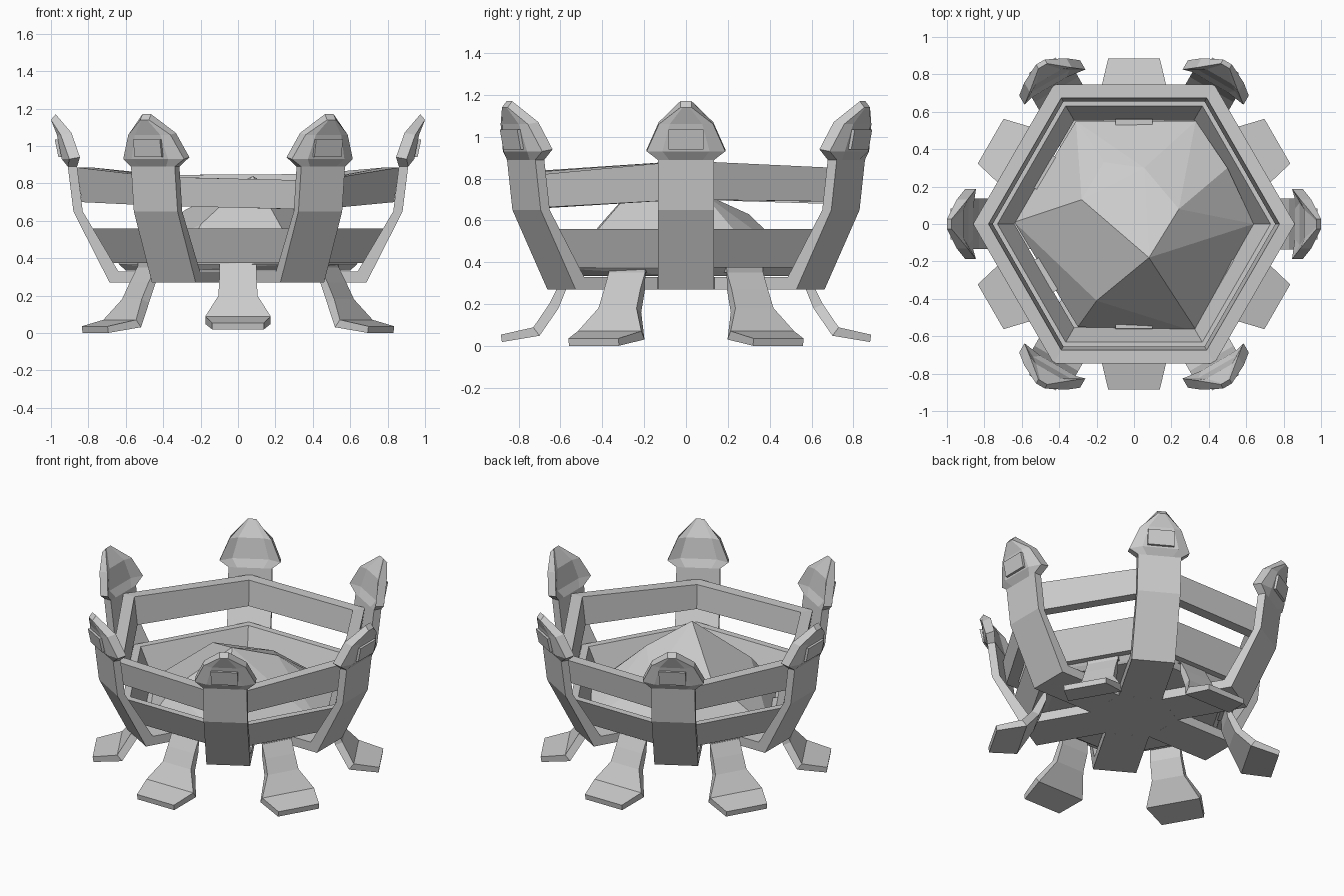
import bpy, bmesh
from math import sin, cos, radians, pi
from mathutils import Matrix

if "Cube" in bpy.data.objects:
    bpy.data.objects.remove(bpy.data.objects["Cube"])


def finish(name, bm):
    bmesh.ops.recalc_face_normals(bm, faces=bm.faces)
    me = bpy.data.meshes.new(name)
    bm.to_mesh(me)
    bm.free()
    ob = bpy.data.objects.new(name, me)
    bpy.context.collection.objects.link(ob)
    return ob


def loft(bm, stations):
    """Bar through stations (outer r, outer z, inner r, inner z, half width, wing offset)."""
    loops = []
    for ro, zo, ri, zi, w, d in stations:
        cols = [(-w, d), (-.6 * w, 0), (.6 * w, 0), (w, d)]
        pts = [(ro + o, y, zo) for y, o in cols]
        pts += [(ri + o, y, zi) for y, o in reversed(cols)]
        loops.append([bm.verts.new(p) for p in pts])
    n = len(loops[0])
    for a, b in zip(loops, loops[1:]):
        for i in range(n):
            j = (i + 1) % n
            bm.faces.new((a[i], a[j], b[j], b[i]))
    bm.faces.new(loops[0])
    bm.faces.new(loops[-1])


def radial(name, parts, deg, dz=0):
    bm = bmesh.new()
    for p in parts:
        loft(bm, p)
    bm.transform(Matrix.Translation((0, 0, dz)) @ Matrix.Rotation(radians(deg), 4, 'Z'))
    return finish(name, bm)


def hex_ring(name, section, tops, bottoms):
    """Six-sided band; section = (outer top, inner top, inner bottom, outer bottom) corner radii."""
    bm = bmesh.new()
    loops = []
    for k in range(6):
        c, s = cos(k * pi / 3), sin(k * pi / 3)
        zs = (tops[k], tops[k], bottoms[k], bottoms[k])
        loops.append([bm.verts.new((r * c, r * s, z)) for r, z in zip(section, zs)])
    for k in range(6):
        a, b = loops[k], loops[(k + 1) % 6]
        for i in range(4):
            j = (i + 1) % 4
            bm.faces.new((a[i], a[j], b[j], b[i]))
    return finish(name, bm)


# Uprights: base arm bending up into a post, arrow-shaped head, small stud
W = .135
post = [(.234, .27, .234, .33, W, 0), (.687, .27, .64, .33, W, 0),
        (.88, .65, .83, .65, W, 0), (.91, .89, .86, .89, W, 0)]
head = [(.91, .89, .86, .89, W, 0), (.942, .93, .885, .94, .188, -.04),
        (.968, 1.06, .91, 1.07, .13, -.02), (1.0, 1.14, .975, 1.17, .027, 0)]
stud = [(.96, .94, .90, .94, .083, 0), (.98, 1.035, .925, 1.035, .083, 0)]
for k in range(6):
    radial(f"upright_{k + 1}", [post + head[1:], stud], 60 * k)

# Legs with flared feet, set between the uprights
leg = [(.46, .355, .46, .39, .1, 0), (.565, .355, .56, .39, .1, 0),
       (.61, .275, .565, .275, .1, 0), (.655, .185, .61, .165, .105, 0),
       (.73, .075, .70, .035, .175, 0), (.885, .04, .88, .005, .138, 0)]
for k in range(6):
    radial(f"leg_{k + 1}", [leg], 30 + 60 * k, .014 if k in (1, 4) else -.004)

# Hexagonal hub joining the base arms
bm = bmesh.new()
bmesh.ops.create_cone(bm, cap_ends=True, segments=6, radius1=.27, radius2=.27, depth=.06)
bm.transform(Matrix.Translation((0, 0, .30)))
xs = max(v.co.x for v in bm.verts)
if xs > .26:  # turn the flats towards the arms
    bm.transform(Matrix.Rotation(pi / 6, 4, 'Z'))
finish("base_hub", bm)

# Basket bands
hex_ring("upper_band", (.86, .778, .755, .835),
         (.885, .85, .845, .885, .835, .815), (.70, .69, .68, .70, .68, .66))
hex_ring("lower_band", (.782, .73, .64, .69), (.56,) * 6, (.375,) * 6)

# Faceted mound of coals
coals = [(.08, -.18, .84), (-.28, .13, .66), (.24, .08, .73), (.055, .30, .63),
         (-.16, .33, .58), (-.2, -.41, .58), (.5, .3, .47), (.34, -.58, .37),
         (-.3, -.55, .37), (-.64, .01, .37), (-.31, .55, .38), (.33, .55, .39),
         (.64, 0, .37)]
bm = bmesh.new()
for p in coals:
    bm.verts.new(p)
for k in range(6):
    bm.verts.new((.6 * cos(k * pi / 3), .6 * sin(k * pi / 3), .335))
hull = bmesh.ops.convex_hull(bm, input=bm.verts)
bmesh.ops.delete(bm, geom=[v for v in bm.verts if not v.link_faces], context='VERTS')
finish("coal_mound", bm)
